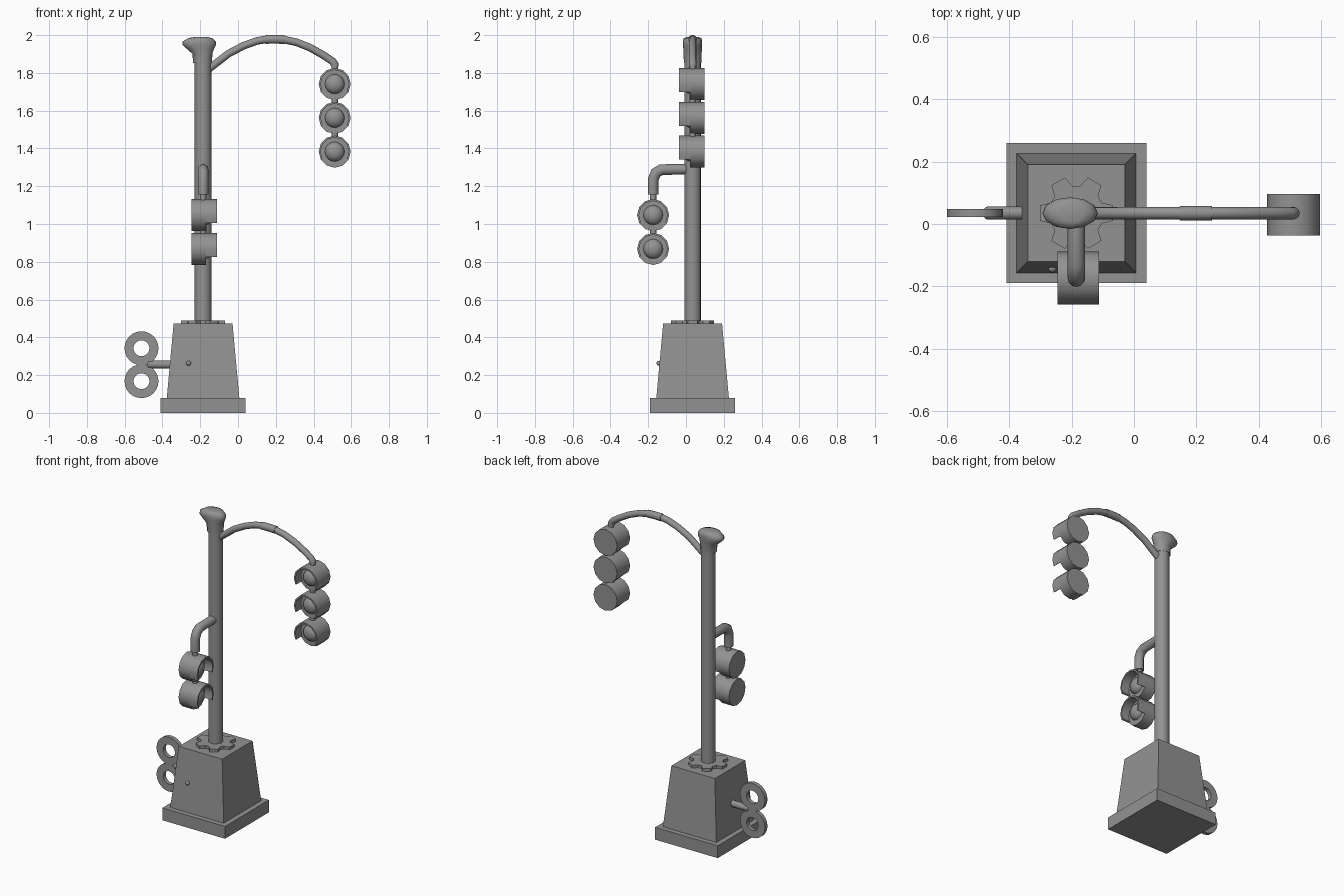
import bpy, bmesh, math
from mathutils import Vector, Matrix

if "Cube" in bpy.data.objects:
    bpy.data.objects.remove(bpy.data.objects["Cube"])

CX, CY = -0.185, 0.035          # pole axis
LX = 0.512                      # hanging lamp axis

# dark grey paint
paint = bpy.data.materials.new("dark_grey")
paint.diffuse_color = (0.29, 0.29, 0.29, 1)
paint.use_nodes = True
paint.node_tree.nodes["Principled BSDF"].inputs["Base Color"].default_value = paint.diffuse_color


def finish(bm, name, smooth=True, angle=40):
    bmesh.ops.recalc_face_normals(bm, faces=bm.faces)
    me = bpy.data.meshes.new(name)
    bm.to_mesh(me)
    bm.free()
    me.materials.append(paint)
    ob = bpy.data.objects.new(name, me)
    bpy.context.collection.objects.link(ob)
    if smooth:
        bpy.ops.object.select_all(action='DESELECT')
        ob.select_set(True)
        bpy.context.view_layer.objects.active = ob
        bpy.ops.object.shade_smooth_by_angle(angle=math.radians(angle))
    return ob


def loft(bm, rings, closed=False):
    """Skin a list of point rings; cap the ends unless the loop is closed."""
    vs = [[bm.verts.new(p) for p in r] for r in rings]
    n = len(vs[0])
    pairs = list(zip(vs, vs[1:])) + ([(vs[-1], vs[0])] if closed else [])
    for a, b in pairs:
        for i in range(n):
            j = (i + 1) % n
            bm.faces.new((a[i], a[j], b[j], b[i]))
    if not closed:
        bm.faces.new(vs[0][::-1])
        bm.faces.new(vs[-1])


def ellipse(cx, cy, z, rx, ry, n):
    return [(cx + rx * math.cos(2 * math.pi * i / n),
             cy + ry * math.sin(2 * math.pi * i / n), z) for i in range(n)]


def square(z, h):
    return [(CX + a * h, CY + b * h, z) for a, b in ((-1, -1), (1, -1), (1, 1), (-1, 1))]


def tube(name, pts, radius, side, n=12):
    """Round tube along a planar path; side is the normal of that plane."""
    pts = [Vector(p) for p in pts]
    side = Vector(side)
    rings = []
    for i, p in enumerate(pts):
        a = (p - pts[i - 1]).normalized() if i else None
        b = (pts[i + 1] - p).normalized() if i < len(pts) - 1 else None
        t = ((a or b) + (b or a)).normalized()
        up = t.cross(side)
        k = 1 / max(t.dot(a or b), 0.5)
        rings.append([p + radius * (side * math.cos(w) + up * k * math.sin(w))
                      for w in (2 * math.pi * j / n for j in range(n))])
    bm = bmesh.new()
    loft(bm, rings)
    return finish(bm, name)


def lamp(name, loc, turn):
    """Round lamp housing with a visor and a domed lens, facing -y before turning."""
    m = Matrix.Translation(loc) @ Matrix.Rotation(turn, 4, 'Z')
    R, T, n = 0.085, 0.01, 12

    def pt(r, y, w):
        return m @ Vector((r * math.cos(w), y, r * math.sin(w)))

    # housing
    bm = bmesh.new()
    full = [2 * math.pi * i / n for i in range(n)]
    loft(bm, [[pt(R, y, w) for w in full] for y in (0, 0.077)])
    finish(bm, name + "_housing")
    # visor, open at the bottom
    bm = bmesh.new()
    arc = [math.radians(-30 + 30 * i) for i in range(9)]
    loft(bm, [[pt(R, -0.057, w), pt(R, 0, w), pt(R - T, 0, w), pt(R - T, -0.057, w)]
              for w in arc])
    finish(bm, name + "_visor")
    # lens dome
    bm = bmesh.new()
    loft(bm, [[pt(0.052 * math.cos(a), -0.035 * math.sin(a), 2 * math.pi * i / 16)
               for i in range(16)] for a in (0, 0.35, 0.7, 1.05, 1.35)])
    finish(bm, name + "_lens")


# base plate and tapered box
bm = bmesh.new()
loft(bm, [square(0, 0.225), square(0.08, 0.225)])
finish(bm, "base_plate", False)
bm = bmesh.new()
loft(bm, [square(0.08, 0.192), square(0.472, 0.156)])
finish(bm, "tapered_base", False)

# gear collar: six teeth
bm = bmesh.new()
outline = []
for k in range(6):
    for d, r in ((-22, 0.088), (-12, 0.12), (12, 0.12), (22, 0.088)):
        w = math.radians(60 * k + d)
        outline.append((CX + r * math.cos(w), CY + r * math.sin(w)))
loft(bm, [[(x, y, z) for x, y in outline] for z in (0.471, 0.49)])
finish(bm, "gear_collar", False)

# pole
bm = bmesh.new()
loft(bm, [ellipse(CX, CY, z, 0.044, 0.044, 16) for z in (0.472, 1.87)])
finish(bm, "pole")

# flared cap, wider in x than in y
bm = bmesh.new()
loft(bm, [ellipse(cx, CY, z, rx, ry, 12) for cx, z, rx, ry in (
    (-0.188, 1.853, 0.051, 0.046), (-0.188, 1.9, 0.052, 0.048),
    (-0.198, 1.925, 0.07, 0.049), (-0.205, 1.948, 0.089, 0.051),
    (-0.205, 1.966, 0.088, 0.051), (-0.2, 1.984, 0.064, 0.047),
    (-0.197, 1.99, 0.035, 0.03))])
finish(bm, "pole_cap", angle=75)

# main arched arm, sleeve and hanger
arch = [(-0.17, 1.81), (-0.12, 1.848), (-0.05, 1.902), (0.03, 1.944), (0.1, 1.969),
        (0.16, 1.979), (0.24, 1.977), (0.31, 1.962), (0.385, 1.932), (0.455, 1.892),
        (0.5, 1.862), (LX, 1.845), (LX, 1.835)]
tube("arched_arm", [(x, CY, z) for x, z in arch], 0.02, (0, 1, 0))
tube("arm_sleeve", [(0.147, CY, 1.977), (0.2, CY, 1.978), (0.25, CY, 1.976)], 0.023, (0, 1, 0))
tube("main_lamp_rod", [(LX, CY, 1.845), (LX, CY, 1.385)], 0.017, (0, 1, 0))

# side arm, bent downward
tube("side_arm", [(CX, 0.02, 1.29), (CX, -0.13, 1.288), (CX, -0.16, 1.27),
                  (CX, -0.174, 1.235), (CX, -0.174, 1.155)], 0.028, (1, 0, 0))
tube("side_lamp_rod", [(CX, -0.174, 1.16), (CX, -0.174, 0.87)], 0.017, (1, 0, 0))

# three front-facing lamps and two side-facing lamps
for i in range(3):
    lamp(f"main_lamp_{i + 1}", (LX, 0.02, 1.741 - 0.179 * i), 0)
for i in range(2):
    lamp(f"side_lamp_{i + 1}", (-0.169, -0.174, 1.047 - 0.179 * i), math.pi / 2)

# wind-up key: two flat rings and a shaft
for i, z in enumerate((0.342, 0.168)):
    bm = bmesh.new()
    loft(bm, [[(-0.511 + r * math.cos(w), y, z + r * math.sin(w))
               for r, y in ((0.09, 0.022), (0.09, 0.048), (0.042, 0.048), (0.042, 0.022))]
              for w in (2 * math.pi * k / 24 for k in range(24))], closed=True)
    finish(bm, f"key_ring_{i + 1}")
tube("key_shaft", [(-0.47, CY, 0.256), (-0.34, CY, 0.256)], 0.021, (0, 1, 0))
bm = bmesh.new()
bmesh.ops.create_uvsphere(bm, u_segments=12, v_segments=8, radius=0.021,
                          matrix=Matrix.Translation((-0.47, CY, 0.256)) @ Matrix.Diagonal((0.7, 1, 1, 1)))
finish(bm, "key_shaft_end")

# small round button on the front
bm = bmesh.new()
bmesh.ops.create_uvsphere(bm, u_segments=12, v_segments=8, radius=0.013,
                          matrix=Matrix.Translation((-0.262, -0.143, 0.263)))
finish(bm, "front_button")
